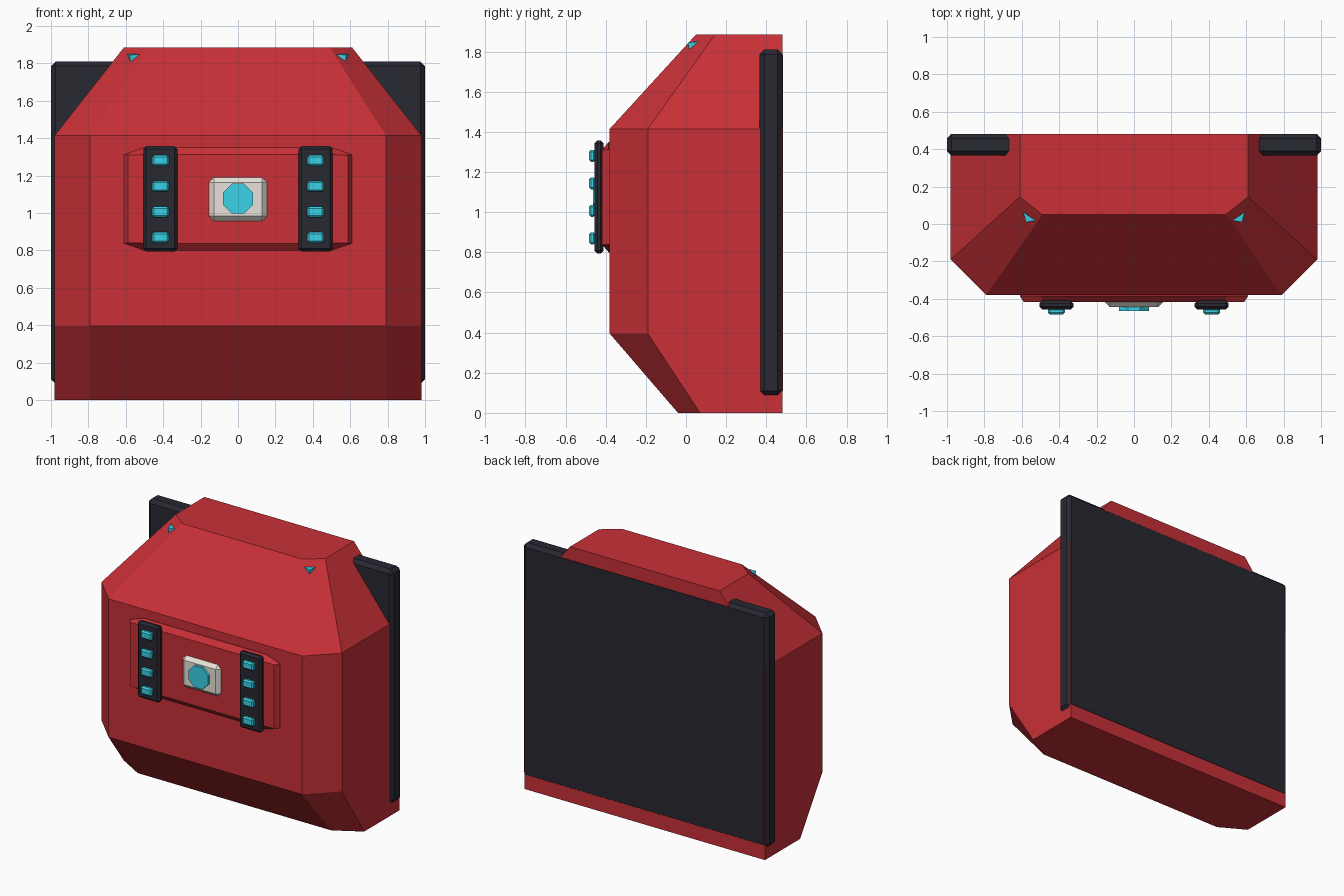
import bpy, bmesh, math
from mathutils import Vector

cube = bpy.data.objects.get("Cube")
if cube:
    bpy.data.objects.remove(cube, do_unlink=True)


def material(name, rgb):
    m = bpy.data.materials.new(name)
    m.use_nodes = True
    m.diffuse_color = (*rgb, 1)
    m.node_tree.nodes["Principled BSDF"].inputs["Base Color"].default_value = (*rgb, 1)
    return m


RED = material("red shell", (0.58, 0.03, 0.038))
DARK = material("dark trim", (0.021, 0.021, 0.031))
TEAL = material("teal light", (0.045, 0.66, 0.82))
GREY = material("pale grey", (0.80, 0.755, 0.69))


def finish(name, bm, mat, bevel=0):
    bmesh.ops.recalc_face_normals(bm, faces=bm.faces)
    mesh = bpy.data.meshes.new(name)
    bm.to_mesh(mesh)
    bm.free()
    mesh.materials.append(mat)
    ob = bpy.data.objects.new(name, mesh)
    bpy.context.collection.objects.link(ob)
    if bevel:
        mod = ob.modifiers.new("edge chamfer", "BEVEL")
        mod.width = bevel
        mod.segments = 1
    return ob


def loft(name, rings, mat):
    """Skin matching rings of points and cap both ends."""
    bm = bmesh.new()
    loops = [[bm.verts.new(p) for p in ring] for ring in rings]
    for a, b in zip(loops, loops[1:]):
        for i in range(len(a)):
            j = (i + 1) % len(a)
            bm.faces.new((a[i], a[j], b[j], b[i]))
    bm.faces.new(loops[0])
    bm.faces.new(loops[-1])
    return finish(name, bm, mat)


def box(name, x, y, z, mat, bevel):
    """Chamfered box from (min, max) pairs."""
    bm = bmesh.new()
    bmesh.ops.create_cube(bm, size=1)
    for v in bm.verts:
        v.co = Vector([lo + (c + 0.5) * (hi - lo)
                       for c, (lo, hi) in zip(v.co, (x, y, z))])
    return finish(name, bm, mat, bevel)


# Main shell: chamfered plan at each height
BACK = 0.48


def plan(z, front_x, front_y, side_x, side_y):
    half = [(front_x, front_y), (side_x, side_y), (side_x, BACK)]
    pts = half + [(-x, y) for x, y in reversed(half)]
    return [(x, y, z) for x, y in pts]


loft("main_shell", [
    plan(0, 0.79, -0.04, 0.98, 0.07),
    plan(0.395, 0.79, -0.38, 0.98, -0.19),
    plan(1.415, 0.79, -0.38, 0.98, -0.19),
    plan(1.885, 0.49, 0.05, 0.61, 0.145),
], RED)

# Back panel
box("back_panel", (-1, 1), (0.365, BACK + 0.002), (0.085, 1.81), DARK, 0.025)

# Raised front plate, with sides sloping in to its face
MID = 1.075


def plate_ring(y, wide, short, narrow, tall):
    quarter = [(wide, short), (narrow, tall)]
    right = [(x, -z) for x, z in reversed(quarter)] + quarter
    pts = right + [(-x, z) for x, z in reversed(right)]
    return [(x, y, MID + z) for x, z in pts]


loft("front_plate", [
    plate_ring(-0.37, 0.61, 0.237, 0.50, 0.275),
    plate_ring(-0.385, 0.61, 0.237, 0.50, 0.275),
    plate_ring(-0.418, 0.588, 0.235, 0.48, 0.237),
], RED)

# Centre badge and its octagonal light
box("centre_badge", (-0.155, 0.155), (-0.445, -0.385), (0.957, 1.19), GREY, 0.026)
octagon = [(0.086 * math.cos(math.pi * (i + 0.5) / 4),
            0.086 * math.sin(math.pi * (i + 0.5) / 4)) for i in range(8)]
loft("centre_light", [[(x, y, 1.077 + z) for x, z in octagon]
                      for y in (-0.44, -0.464)], TEAL)

# Light strips and shell corner lights on both sides
for side, s in (("left", 1), ("right", -1)):
    cx = 0.415 * s
    box(side + "_strip", (cx - 0.091, cx + 0.091), (-0.457, -0.41),
        (0.794, 1.357), DARK, 0.015)
    for i in range(4):
        z = 0.869 + 0.137 * i
        box(f"{side}_strip_light_{i + 1}", (cx - 0.045, cx + 0.045),
            (-0.484, -0.45), (z - 0.029, z + 0.029), TEAL, 0.01)

    bm = bmesh.new()
    for x, y, z in ((0.525, 0.018, 1.848), (0.592, 0.064, 1.85),
                    (0.575, 0.014, 1.808), (0.578, 0.01, 1.845)):
        bm.verts.new((x * s, y, z))
    bmesh.ops.convex_hull(bm, input=bm.verts)
    finish(side + "_corner_light", bm, TEAL)
